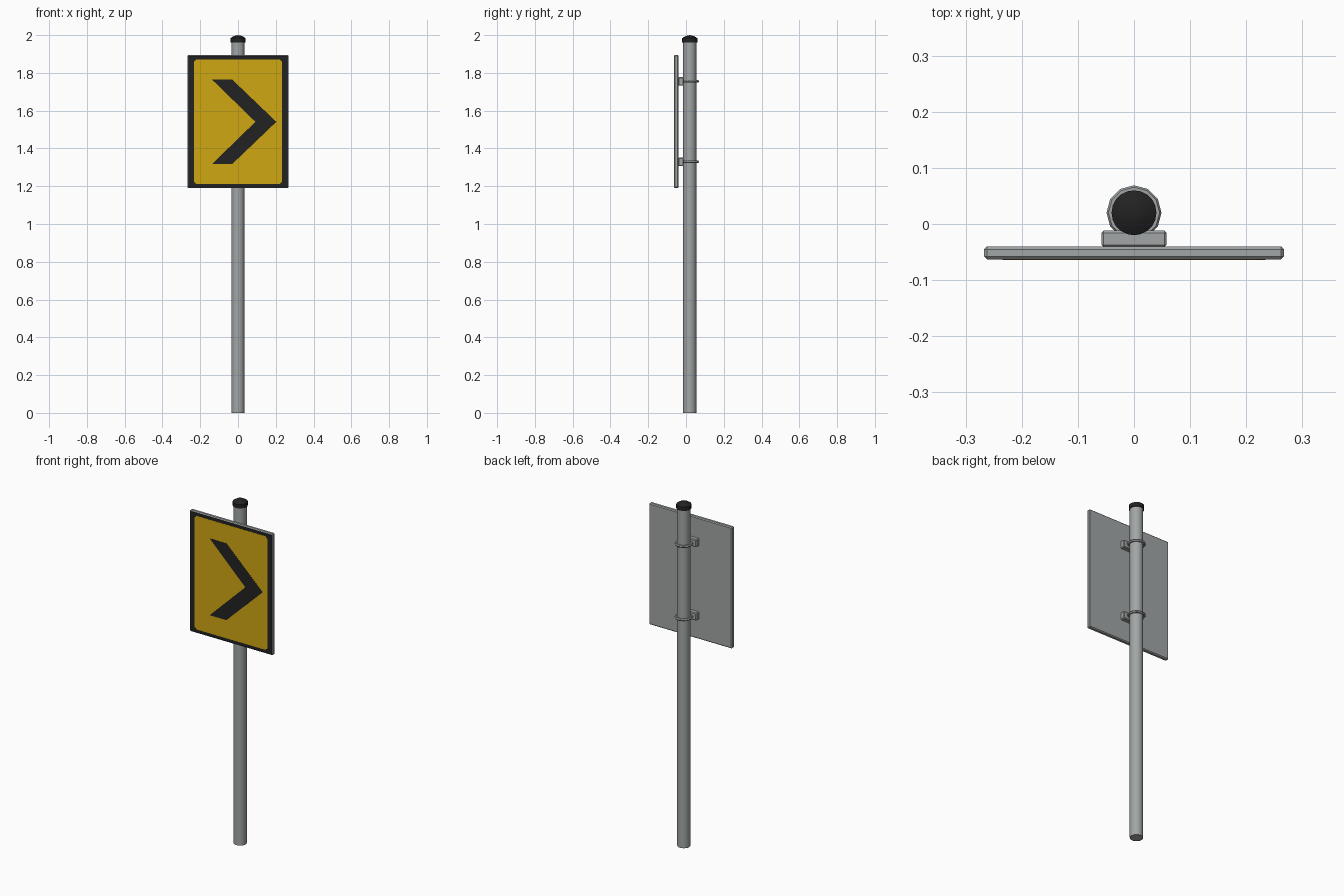
import bpy, bmesh, math
from mathutils import Matrix

if "Cube" in bpy.data.objects:
    bpy.data.objects.remove(bpy.data.objects["Cube"])

POST_Y = 0.02      # centre line of the post
FRONT_Y = -0.063   # front of the sign panel


def material(name, r, g, b):
    m = bpy.data.materials.new(name)
    m.diffuse_color = (r, g, b, 1)
    m.use_nodes = True
    m.node_tree.nodes["Principled BSDF"].inputs["Base Color"].default_value = m.diffuse_color
    return m


grey = material("galvanised grey", 0.36, 0.38, 0.38)
black = material("black", 0.016, 0.016, 0.017)
yellow = material("sign yellow", 0.63, 0.385, 0.006)


def finish(name, bm, mats, smooth=False):
    bmesh.ops.recalc_face_normals(bm, faces=bm.faces)
    me = bpy.data.meshes.new(name)
    bm.to_mesh(me)
    bm.free()
    for m in mats:
        me.materials.append(m)
    ob = bpy.data.objects.new(name, me)
    bpy.context.collection.objects.link(ob)
    if smooth:
        bpy.ops.object.select_all(action='DESELECT')
        ob.select_set(True)
        bpy.context.view_layer.objects.active = ob
        bpy.ops.object.shade_smooth_by_angle(angle=math.radians(35))
    return ob


def lathe(name, profile, sides, mat, closed=False):
    """Spin an (r, z) profile around the post axis."""
    bm = bmesh.new()
    vs = [bm.verts.new((r, POST_Y, z)) for r, z in profile]
    for a, b in zip(vs, vs[1:] + (vs[:1] if closed else [])):
        if a is not b:
            bm.edges.new((a, b))
    # start at the back so a polygon corner points to +y
    bmesh.ops.rotate(bm, verts=bm.verts, cent=(0, POST_Y, 0),
                     matrix=Matrix.Rotation(math.pi / 2, 3, 'Z'))
    bmesh.ops.spin(bm, geom=bm.verts[:] + bm.edges[:], cent=(0, POST_Y, 0),
                   axis=(0, 0, 1), angle=2 * math.pi, steps=sides)
    bmesh.ops.remove_doubles(bm, verts=bm.verts, dist=1e-5)
    return finish(name, bm, [mat], True)


def box(x, y0, y1, z0, z1, bevel):
    bm = bmesh.new()
    bmesh.ops.create_cube(bm, size=1)
    for v in bm.verts:
        v.co = (v.co.x * 2 * x, y1 if v.co.y > 0 else y0, z1 if v.co.z > 0 else z0)
    bmesh.ops.bevel(bm, geom=bm.edges[:], offset=bevel, segments=1,
                    affect='EDGES', profile=0.5)
    bmesh.ops.recalc_face_normals(bm, faces=bm.faces)
    return bm


def plate(name, outline, y, mat):
    """Thin painted plate from an (x, z) outline, ending on the panel."""
    bm = bmesh.new()
    f = bm.faces.new([bm.verts.new((x, y, z)) for x, z in outline])
    ext = bmesh.ops.extrude_face_region(bm, geom=[f], use_keep_orig=True)
    for v in ext["geom"]:
        if isinstance(v, bmesh.types.BMVert):
            v.co.y = FRONT_Y + 0.0005
    return finish(name, bm, [mat])


# post and its cap
lathe("post", [(0, 0), (0.035, 0), (0.035, 1.97), (0, 1.97)], 20, grey)
lathe("post_cap", [(0, 1.961), (0.04, 1.961), (0.04, 1.984), (0.022, 1.995), (0, 2.0)], 20, black)

# panel: grey back and rim, black front face
bm = box(0.267, FRONT_Y, -0.04, 1.19, 1.895, 0.005)
for f in bm.faces:
    f.material_index = 1 if f.normal.y < -0.99 else 0
finish("sign_panel", bm, [grey, black])

# yellow field with clipped corners
hx, z0, z1, c = 0.234, 1.212, 1.872, 0.013
plate("yellow_field", [(-hx + c, z0), (hx - c, z0), (hx, z0 + c), (hx, z1 - c),
                       (hx - c, z1), (-hx + c, z1), (-hx, z1 - c), (-hx, z0 + c)],
      FRONT_Y - 0.0008, yellow)

# black chevron pointing to +x
zm, h = 1.541, 0.223
plate("chevron", [(-0.137, zm - h), (-0.03, zm - h), (0.203, zm), (-0.03, zm + h),
                  (-0.137, zm + h), (0.092, zm)], FRONT_Y - 0.0016, black)

# two bracket blocks with clamp rings
for label, z in (("upper", 1.755), ("lower", 1.329)):
    finish(label + "_bracket", box(0.058, -0.041, -0.012, z - 0.022, z + 0.022, 0.004), [grey])
    ring = [(0.042 + 0.007 * math.cos(k * math.pi / 3), z + 0.007 * math.sin(k * math.pi / 3))
            for k in range(6)]
    lathe(label + "_clamp_ring", ring, 12, grey, closed=True)
